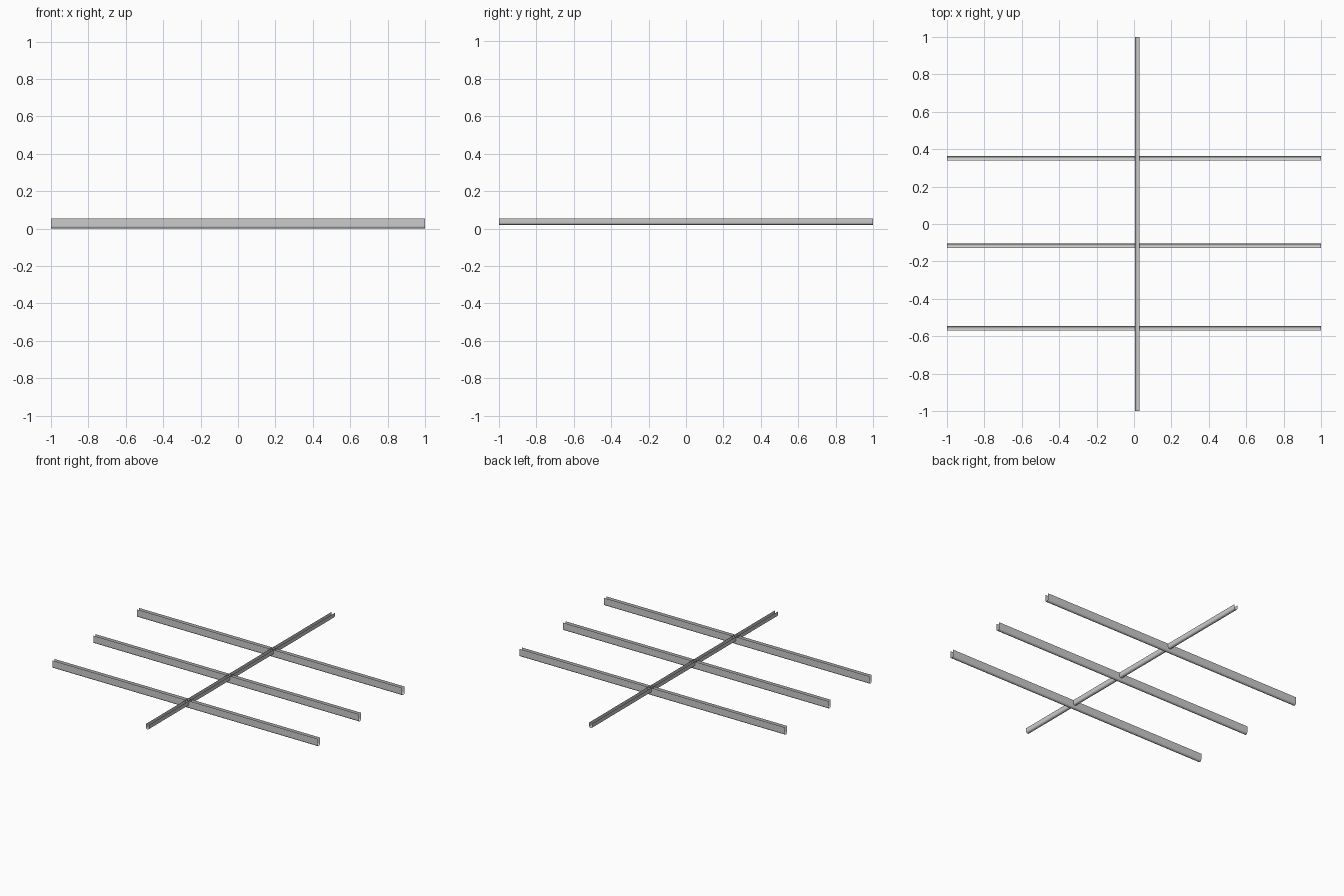
import bpy, bmesh, math

if "Cube" in bpy.data.objects:
    bpy.data.objects.remove(bpy.data.objects["Cube"])

TOP = 0.054      # common height of all rail rims
R = 0.0125       # half width of a channel
SEG = 8          # facets of the rounded trough


def channel(name, bottom, centre, along_x):
    """Open thin-walled U channel, 2 units long."""
    # profile: straight wall, round trough, straight wall
    prof = [(-R, TOP)]
    for i in range(SEG + 1):
        a = math.pi + math.pi * i / SEG
        prof.append((R * math.cos(a), bottom + R + R * math.sin(a)))
    prof.append((R, TOP))

    bm = bmesh.new()
    rows = []
    for t in (-1, 1):
        if along_x:
            rows.append([bm.verts.new((t, centre + u, z)) for u, z in prof])
        else:
            rows.append([bm.verts.new((centre + u, t, z)) for u, z in prof])
    a, b = rows
    for i in range(len(prof) - 1):
        quad = (a[i], a[i + 1], b[i + 1], b[i])
        bm.faces.new(quad[::-1] if along_x else quad)
    # outer surface faces outward
    bm.normal_update()
    if bm.faces[:][SEG // 2].normal.z > 0:
        bmesh.ops.reverse_faces(bm, faces=bm.faces[:])
    me = bpy.data.meshes.new(name)
    bm.to_mesh(me)
    bm.free()
    ob = bpy.data.objects.new(name, me)
    bpy.context.collection.objects.link(ob)
    return ob


# three deep rails running left to right
for label, y in (("front", -0.558), ("middle", -0.116), ("back", 0.352)):
    channel(label + "_rail", 0.0, y, True)

# shallower rail crossing them from front to back
channel("cross_rail", 0.02, 0.018, False)
